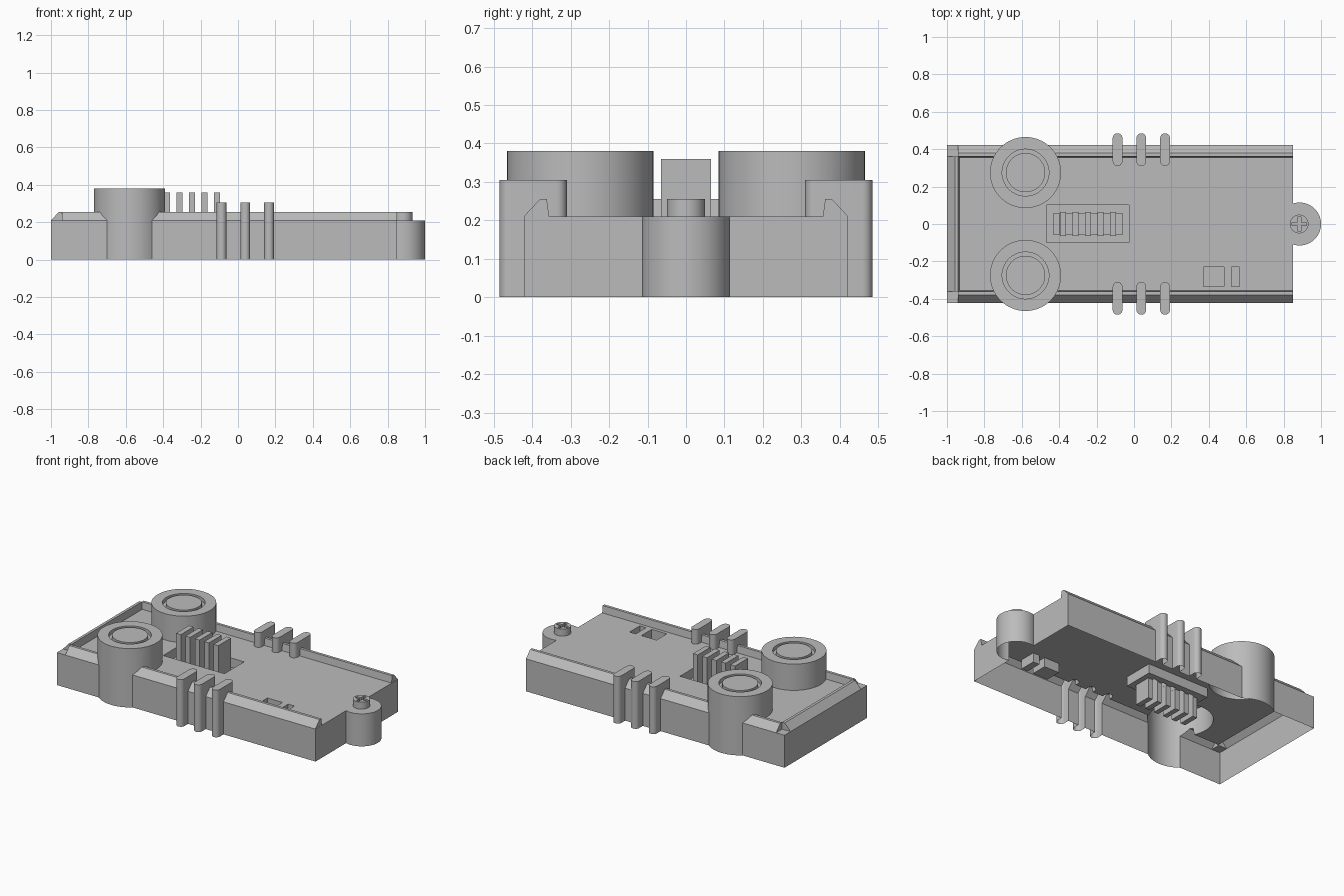
import bpy
import bmesh
from math import cos, sin, pi, radians
from mathutils import Vector

if "Cube" in bpy.data.objects:
    bpy.data.objects.remove(bpy.data.objects["Cube"], do_unlink=True)

DECK = 0.21
BASE = -0.04  # solids start below the ground and are sliced open at z = 0


def prism(name, loop, offset):
    """Extrude a closed loop of 3D points along an offset vector."""
    bm = bmesh.new()
    face = bm.faces.new([bm.verts.new(p) for p in loop])
    grown = bmesh.ops.extrude_face_region(bm, geom=[face])["geom"]
    verts = [g for g in grown if isinstance(g, bmesh.types.BMVert)]
    bmesh.ops.translate(bm, verts=verts, vec=Vector(offset))
    bmesh.ops.recalc_face_normals(bm, faces=bm.faces)
    mesh = bpy.data.meshes.new(name)
    bm.to_mesh(mesh)
    bm.free()
    obj = bpy.data.objects.new(name, mesh)
    bpy.context.scene.collection.objects.link(obj)
    return obj


def box(name, x0, x1, y0, y1, z0, z1):
    loop = [(x0, y0, z0), (x1, y0, z0), (x1, y1, z0), (x0, y1, z0)]
    return prism(name, loop, (0, 0, z1 - z0))


def cylinder(name, x, y, r, z0, z1, sides=64):
    angles = [2 * pi * i / sides for i in range(sides)]
    loop = [(x + r * cos(a), y + r * sin(a), z0) for a in angles]
    return prism(name, loop, (0, 0, z1 - z0))


def stadium(name, x, y0, y1, r, z0, z1, steps=12):
    """Upright slab with rounded ends."""
    loop = []
    for y, start in ((y1 - r, 0), (y0 + r, pi)):
        for i in range(steps + 1):
            a = start + pi * i / steps
            loop.append((x + r * cos(a), y + r * sin(a), z0))
    return prism(name, loop, (0, 0, z1 - z0))


def combine(target, part, operation):
    """Boolean a part into the target and discard the part."""
    mod = target.modifiers.new("combine", "BOOLEAN")
    mod.operation = operation
    mod.solver = "EXACT"
    mod.object = part
    graph = bpy.context.evaluated_depsgraph_get()
    graph.update()
    mesh = bpy.data.meshes.new_from_object(target.evaluated_get(graph))
    target.modifiers.clear()
    target.data = mesh
    bpy.data.objects.remove(part, do_unlink=True)


def add(part):
    combine(housing, part, "UNION")


def cut(part):
    combine(housing, part, "DIFFERENCE")


# Main case
housing = box("housing", -1, 0.85, -0.422, 0.422, -0.05, DECK)

# Bevelled rails along both sides and across the end
rail = [(0.422, DECK), (0.38, 0.255), (0.362, 0.255), (0.356, DECK), (0.36, 0.1), (0.41, 0.1)]
for side in (-1, 1):
    add(prism("side_rail", [(-0.94, side * w, z) for w, z in rail], (1.789, 0, 0)))
add(prism("end_rail", [(-w - 0.578, -0.36, z) for w, z in rail], (0, 0.72, 0)))

# Round posts with a ring groove in the top
for side in (-1, 1):
    y = side * 0.275
    add(cylinder("post", -0.58, y, 0.19, BASE, 0.38))
    cut(cylinder("groove", -0.58, y, 0.125, 0.355, 0.42))
    add(cylinder("post_core", -0.58, y, 0.105, 0.3, 0.38))

# Rounded side ribs
for side in (-1, 1):
    for x in (-0.088, 0.039, 0.166):
        inner, outer = sorted((side * 0.31, side * 0.485))
        add(stadium("rib", x, inner, outer, 0.026, BASE, 0.305))

# Screw boss and cross-head screw
add(cylinder("screw_boss", 0.885, 0, 0.115, BASE, DECK))
add(cylinder("screw_head", 0.883, 0, 0.05, 0.1, 0.255, 40))
cut(box("screw_slot", 0.845, 0.921, -0.009, 0.009, 0.23, 0.3))
cut(box("screw_slot", 0.874, 0.892, -0.038, 0.038, 0.23, 0.3))

# Small square pockets in the deck
cut(box("wide_pocket", 0.372, 0.48, -0.335, -0.23, 0.15, 0.3))
cut(box("narrow_pocket", 0.52, 0.565, -0.335, -0.23, 0.15, 0.3))

# Sunken tray with deep slots and tall cooling fins between them
cut(box("tray", -0.467, -0.028, -0.098, 0.102, 0.15, 0.3))
PITCH = 0.067
for i in range(6):
    x = -0.4135 + i * PITCH
    cut(box("fin_slot", x - 0.0165, x + 0.0165, -0.055, 0.055, 0.02, 0.3))
for i in range(5):
    x = -0.38 + i * PITCH
    add(box("fin", x - 0.0167, x + 0.0167, -0.065, 0.065, 0.1, 0.36))

# Slice the underside open to leave a hollow shell
bm = bmesh.new()
bm.from_mesh(housing.data)
bmesh.ops.bisect_plane(bm, geom=bm.verts[:] + bm.edges[:] + bm.faces[:],
                       plane_co=(0, 0, 0), plane_no=(0, 0, 1), clear_inner=True)
bm.to_mesh(housing.data)
bm.free()

# Plain grey finish
grey = bpy.data.materials.new("grey_plastic")
grey.use_nodes = True
colour = (0.5, 0.5, 0.5, 1)
grey.diffuse_color = colour
grey.node_tree.nodes["Principled BSDF"].inputs["Base Color"].default_value = colour
housing.data.materials.clear()
housing.data.materials.append(grey)
for poly in housing.data.polygons:
    poly.material_index = 0

bpy.ops.object.select_all(action="DESELECT")
housing.select_set(True)
bpy.context.view_layer.objects.active = housing
bpy.ops.object.shade_smooth_by_angle(angle=radians(30))
